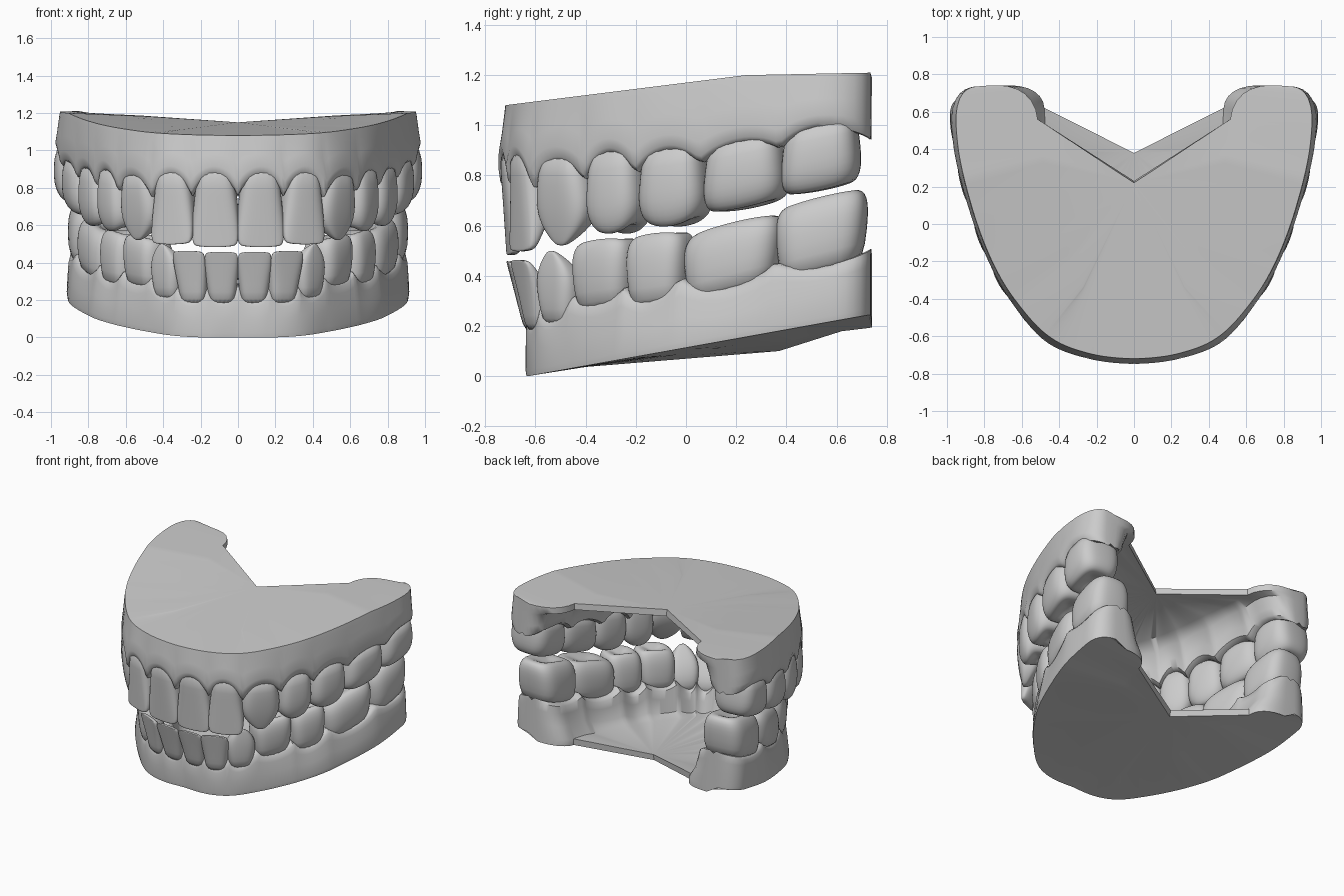
import bpy, bmesh, math
from mathutils import Vector

if "Cube" in bpy.data.objects:
    bpy.data.objects.remove(bpy.data.objects["Cube"])

NAMES = ["central_incisors", "lateral_incisors", "canines", "first_premolars",
         "second_premolars", "first_molars", "second_molars"]

# Crown profiles: rows of (height fraction, width, depth)
INCISOR = [(0, .72, .8), (.25, .86, 1), (.5, .96, .85), (.75, 1.02, .55), (.92, 1, .33), (.98, .92, .24), (1, .75, .13)]
CANINE = [(0, .72, .8), (.25, .9, 1), (.5, 1.02, .9), (.7, .95, .7), (.86, .64, .42), (.96, .32, .2), (1, .12, .08)]
MOLAR = [(0, .84, .88), (.3, .96, 1), (.6, 1.02, 1), (.8, 1.02, .93), (.93, .96, .8), (1, .82, .64), (.97, .55, .4), (.88, .2, .14)]

# arch = labial points between teeth; s = +1 when the gum base is above the teeth
UPPER = dict(
    s=1, arch=[(0, -.735), (.25, -.71), (.47, -.62), (.65, -.42), (.77, -.21), (.87, .05), (.955, .37), (.985, .68)],
    papilla=[.75, .75, .74, .77, .80, .84, .90, .94], gum=[.86, .86, .85, .885, .895, .925, .985],
    tip=[.48, .495, .52, .56, .59, .665, .735], depth=[.17, .18, .22, .26, .28, .31, .32],
    gdepth=[.19, .2, .22, .26, .29, .32, .34, .34],
    base_off=[-.015, -.02, -.025, -.02, -.015, -.015, -.02, -.025], gum_off=[.005, 0, 0, -.005, -.005, -.005, -.005, -.005],
    tip_off=[-.035, -.02, -.01, 0, 0, 0, 0], base_z=lambda y: min(1.08 + .125 * (y + .72), 1.195 + .02 * y),
    notch=(.22, 1.15), tmax=6.5, r=.2, extra=.12, tilt=.2)
LOWER = dict(
    s=-1, arch=[(0, -.7), (.18, -.69), (.35, -.62), (.49, -.48), (.64, -.26), (.755, -.03), (.875, .35), (.905, .71)],
    papilla=[.29, .29, .29, .33, .36, .40, .46, .51], gum=[.22, .22, .24, .30, .31, .36, .44],
    tip=[.46, .465, .5, .55, .575, .615, .72], depth=[.13, .14, .18, .23, .25, .3, .32],
    gdepth=[.17, .18, .2, .24, .27, .31, .33, .33],
    base_off=[-.07, -.06, -.04, -.02, .01, .025, .02, .01], gum_off=[-.075, -.065, -.045, -.03, -.015, -.005, 0, 0],
    tip_off=[0, 0, 0, 0, 0, 0, 0], base_z=lambda y: max(0, .18 * (y + .63)),
    notch=(.37, .10), tmax=6.7, r=.13, extra=.09, tilt=.25)


def at(vals, t):
    i = min(int(t), len(vals) - 2)
    return vals[i] + (vals[i + 1] - vals[i]) * (t - i)


def arch_point(arch, t):
    """Smooth arch position and outward normal at tooth number t."""
    p = [Vector(a) for a in arch]
    p = [Vector((-p[1].x, p[1].y))] + p + [2 * p[-1] - p[-2]]
    i = min(int(t), len(arch) - 2)
    f = t - i
    a, b, c, d = p[i:i + 4]
    pos = .5 * (2 * b + (c - a) * f + (2 * a - 5 * b + 4 * c - d) * f * f + (3 * b - a - 3 * c + d) * f ** 3)
    tan = ((c - a) + 2 * (2 * a - 5 * b + 4 * c - d) * f + 3 * (3 * b - a - 3 * c + d) * f * f).normalized()
    return pos, Vector((tan.y, -tan.x)), tan


def finish(name, bm, angle):
    bmesh.ops.recalc_face_normals(bm, faces=bm.faces)
    me = bpy.data.meshes.new(name)
    bm.to_mesh(me)
    bm.free()
    ob = bpy.data.objects.new(name, me)
    bpy.context.collection.objects.link(ob)
    bpy.ops.object.select_all(action='DESELECT')
    ob.select_set(True)
    bpy.context.view_layer.objects.active = ob
    bpy.ops.object.shade_smooth_by_angle(angle=math.radians(angle))
    return ob


def gum_line(J, t):
    i = min(int(t), 6)
    avg = (J['papilla'][i] + J['papilla'][i + 1]) / 2
    return at(J['papilla'], t) + (J['gum'][i] - avg) * max(0, math.sin(math.pi * (t - i))) ** .7


def column(J, t, a=0.0):
    """Gum cross-section at t; a > 0 gives the rounded rear end."""
    s, D, e = J['s'], at(J['gdepth'], t), J['extra']
    pos, n, tan = arch_point(J['arch'], t)
    k = max(math.cos(a), 0) ** .65
    pos = pos + tan * J['r'] * math.sin(a)
    ob, og = at(J['base_off'], t), at(J['gum_off'], t)
    zg = gum_line(J, min(7, t + (7 - t) * math.sin(a)))
    zb = J['base_z']((pos + n * ob).y)
    zc = zb + (J['notch'][1] - zb) * .35
    mix = lambda f: zg + (zb - zg) * f
    pts = [(-D - e, zc), (ob, zb), (ob + .004, mix(.9)), (ob * .5 + og * .5 + .006, mix(.55)), (og + .008, mix(.25)),
           (og, zg + s * .025), (og - .015, zg + s * .005), (og - .05, zg), (-D / 2, zg + s * .02), (-D + .04, zg),
           (-D + .005, zg + s * .02), (-D - .01, mix(.3)), (-D - e * .4, mix(.65)), (-D - e, zc - s * .045)]
    m = -D / 2
    return [Vector((*(pos + n * (m + (o - m) * k)), z)) for o, z in pts]


def make_gum(name, J):
    cols = [column(J, J['tmax'] * i / 84) for i in range(85)]
    main = len(cols) - 1
    cols += [column(J, J['tmax'], math.radians(x)) for x in (15, 30, 45, 58, 70, 79, 85)]
    mirrored = [[Vector((-p.x, p.y, p.z)) for p in c] for c in cols[:0:-1]]
    bm = bmesh.new()
    V = [[bm.verts.new(p) for p in c] for c in mirrored + cols]
    mid = len(mirrored)
    ny, nz = J['notch']
    cap, roof = bm.verts.new((0, ny, nz)), bm.verts.new((0, ny + .01, nz - J['s'] * .045))
    for i, (A, B) in enumerate(zip(V, V[1:])):
        for j in range(len(A) - 1):
            bm.faces.new((A[j], A[j + 1], B[j + 1], B[j]))
        if mid - main <= i < mid + main:            # base plate and palate / mouth floor
            bm.faces.new((cap, A[0], B[0]))
            bm.faces.new((roof, B[-1], A[-1]))
        else:                                       # inner side of the rear lobes
            bm.faces.new((A[-1], A[0], B[0], B[-1]))
    for c in (V[mid - main], V[mid + main]):        # V-shaped rear edge
        bm.faces.new((cap, c[0], c[-1], roof))
    bm.faces.new(V[0])
    bm.faces.new(V[-1])
    finish(name, bm, 45)


def make_tooth(name, J, i):
    s, D = J['s'], J['depth'][i]
    A, B = Vector(J['arch'][i]), Vector(J['arch'][i + 1])
    w, e1 = (B - A).length, (B - A).normalized()
    n = Vector((e1.y, -e1.x))
    centre = arch_point(J['arch'], i + .5)[0]
    centre = e1 * e1.dot((A + B) / 2) + n * n.dot(centre)
    rows = INCISOR if i < 2 else CANINE if i == 2 else MOLAR
    align = 1 if i < 2 else .6 if i == 2 else 0
    cusp = (.02, .02, 0, .2, .16, .06, .05)[i] if s > 0 else (.02, .02, 0, .06, .06, .05, .04)[i]
    tilt = J['tilt'] if i > 4 else .12 if i > 2 else 0
    zr, zt = J['gum'][i] + s * .05, J['tip'][i]
    base, tip = at(J['gum_off'], i + .5) + .012, J['tip_off'][i] + .015
    seg, q = 24, 2 / 3.2
    bm = bmesh.new()
    rings = []
    for v, wf, df in rows:
        ring = []
        for k in range(seg):
            a = 2 * math.pi * k / seg
            c, d = math.cos(a), math.sin(a)
            u = math.copysign(abs(c) ** q, c) * wf
            y = math.copysign(abs(d) ** q, d) * df
            off = base + (tip - base) * v - D * (align * df + 1 - align) / 2 + y * D / 2
            vz = v - cusp * u * u * max(0, v - .5) * 2
            # molar fissure between cheek and tongue cusps
            z = zr + (zt - zr) * vz + tilt * u * w / 2
            p = centre + e1 * (u * w / 2) + n * off
            ring.append(bm.verts.new((p.x, p.y, z)))
        rings.append(ring)
    for R, S in zip(rings, rings[1:]):
        for k in range(seg):
            bm.faces.new((R[k], R[(k + 1) % seg], S[(k + 1) % seg], S[k]))
    bm.faces.new(rings[0])
    bm.faces.new(rings[-1])
    ob = finish(name, bm, 80)
    mir = ob.modifiers.new("Mirror", 'MIRROR')
    mir.use_mirror_merge = False
    sub = ob.modifiers.new("Smooth", 'SUBSURF')
    sub.levels = sub.render_levels = 1


for label, jaw in (("upper", UPPER), ("lower", LOWER)):
    make_gum(label + "_gum", jaw)
    for i, nm in enumerate(NAMES):
        make_tooth(f"{label}_{nm}", jaw, i)
